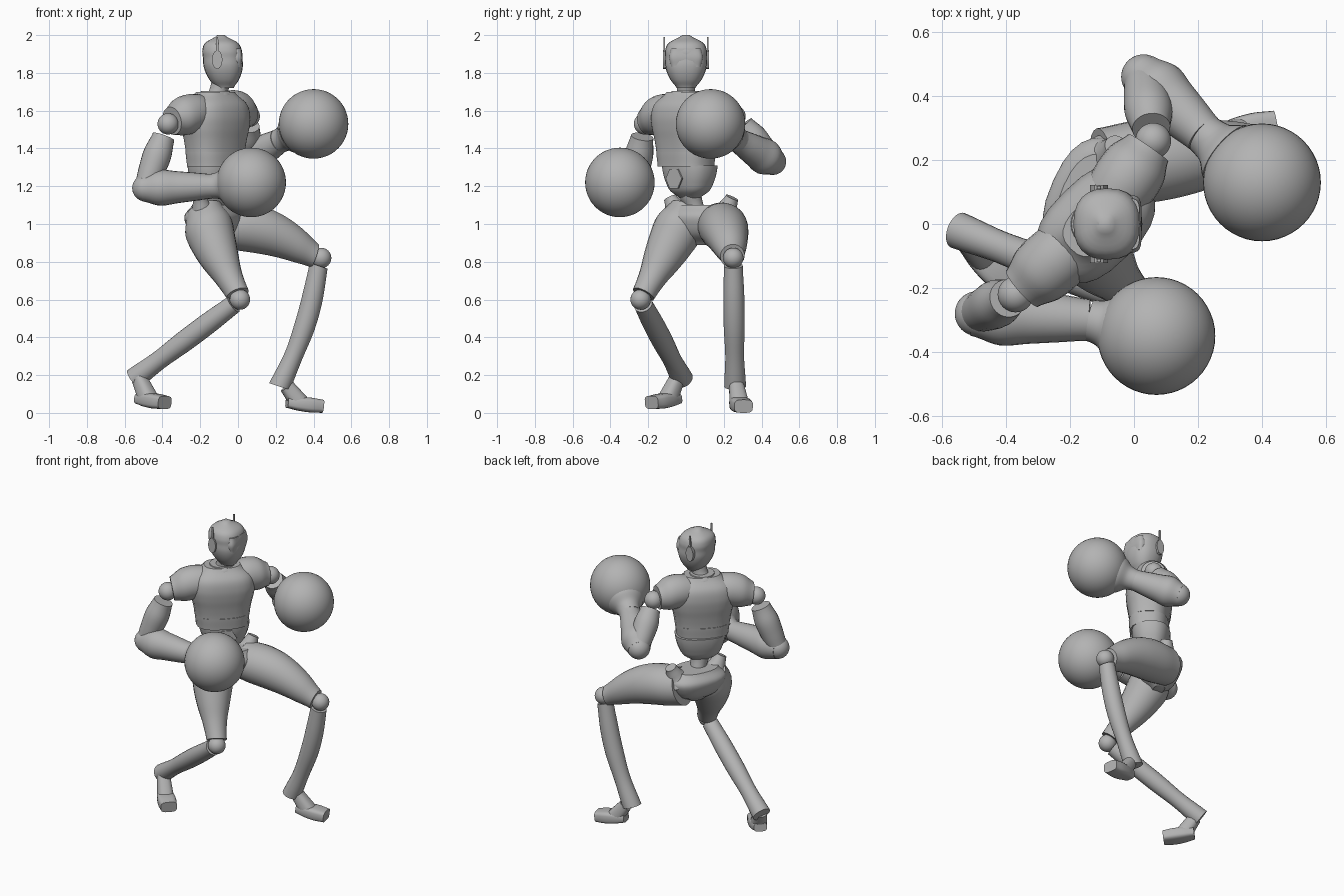
import bpy
import bmesh
import math
from mathutils import Vector

if "Cube" in bpy.data.objects:
    bpy.data.objects.remove(bpy.data.objects["Cube"])

COLOUR = (.45, .45, .45, 1)
grey = bpy.data.materials.new("plain grey")
grey.use_nodes = True
grey.diffuse_color = COLOUR
grey.node_tree.nodes["Principled BSDF"].inputs["Base Color"].default_value = COLOUR

UP = Vector((0, 0, 1))
LEFT = Vector((0, 1, 0))                              # across the turned head
CHEST_SIDE = Vector((.7, .7, 0)).normalized()         # towards the left shoulder
CHEST_FRONT = CHEST_SIDE.cross(UP)
HIP_SIDE = Vector((.4, .9, 0)).normalized()


def finish(name, bm, smooth_angle=40):
    """Turn a bmesh into a shaded, coloured object."""
    bmesh.ops.recalc_face_normals(bm, faces=bm.faces)
    mesh = bpy.data.meshes.new(name)
    bm.to_mesh(mesh)
    bm.free()
    mesh.materials.append(grey)
    part = bpy.data.objects.new(name, mesh)
    bpy.context.collection.objects.link(part)
    bpy.ops.object.select_all(action="DESELECT")
    part.select_set(True)
    bpy.context.view_layer.objects.active = part
    bpy.ops.object.shade_smooth_by_angle(angle=math.radians(smooth_angle))


def blend(widths, t):
    """Smooth curve through evenly spaced widths."""
    last = len(widths) - 1
    i = min(int(t * last), last - 1)
    f = t * last - i
    before, a, b, after = [widths[max(0, min(last, i + k))] for k in (-1, 0, 1, 2)]
    slope_a, slope_b = (b - before) / 2, (after - a) / 2
    ease = f * f * (3 - 2 * f)
    return (a + (b - a) * ease + slope_a * f * (1 - f) ** 2
            - slope_b * f * f * (1 - f))


def rounded(value, power):
    return math.copysign(abs(value) ** (2 / power), value)


def loft(name, start, end, widths, ratio=1, side=UP, power=2, level=False,
         bow=(0, 0, 0), sides=24):
    """Rounded skin from start to end; half depth is half width times ratio."""
    start, end, bow = Vector(start), Vector(end), Vector(bow)
    along = UP if level else (end - start).normalized()
    across = (side - along * side.dot(along)).normalized()
    deep = along.cross(across)
    count = len(widths) * 4
    bm = bmesh.new()
    rings = []
    for i in range(count + 1):
        t = i / count
        centre = start.lerp(end, t) + bow * math.sin(math.pi * t)
        width = blend(widths, t)
        ring = []
        for k in range(sides):
            angle = math.tau * k / sides
            u = rounded(math.cos(angle), power) * width
            v = rounded(math.sin(angle), power) * width * ratio
            ring.append(bm.verts.new(centre + across * u + deep * v))
        rings.append(ring)
    for lower, upper in zip(rings, rings[1:]):
        for k in range(sides):
            bm.faces.new((lower[k - 1], lower[k], upper[k], upper[k - 1]))
    bm.faces.new(rings[0])
    bm.faces.new(rings[-1])
    finish(name, bm)


def ball(name, centre, radius):
    bm = bmesh.new()
    bmesh.ops.create_uvsphere(bm, u_segments=48, v_segments=24, radius=radius)
    bmesh.ops.translate(bm, verts=bm.verts, vec=centre)
    finish(name, bm)


def plate(name, outline, thickness):
    """Flat polygon pushed out along a thickness vector."""
    bm = bmesh.new()
    face = bm.faces.new([bm.verts.new(point) for point in outline])
    extruded = bmesh.ops.extrude_face_region(bm, geom=[face])["geom"]
    moved = [item for item in extruded if isinstance(item, bmesh.types.BMVert)]
    bmesh.ops.translate(bm, verts=moved, vec=thickness)
    finish(name, bm, smooth_angle=30)


def oval(centre, across, upward, sides):
    """Corner points of an even polygon spanned by two half-axis vectors."""
    turns = [math.tau * k / sides for k in range(sides)]
    return [centre + across * math.cos(a) + upward * math.sin(a) for a in turns]


# Joints of the pose
right_shoulder = Vector((-.37, -.22, 1.53))
left_shoulder = Vector((.06, .26, 1.57))
right_elbow = Vector((-.49, -.28, 1.19))
left_elbow = Vector((.03, .46, 1.33))
right_wrist = Vector((-.14, -.3, 1.2))
left_wrist = Vector((.22, .28, 1.44))
right_glove = Vector((.07, -.35, 1.22))
left_glove = Vector((.4, .13, 1.53))
right_knee = Vector((.01, -.24, .6))
left_knee = Vector((.44, .25, .82))
right_heel = Vector((-.55, -.02, .18))
left_heel = Vector((.22, .26, .14))
chest = Vector((-.12, 0, 1.6))
belly = Vector((-.12, .02, 1.2))
pelvis = Vector((-.13, .08, 1))
face = Vector((-.09, 0, 1.87))

# Head, visor and neck
loft("head", face + Vector((.02, 0, -.15)), face + UP * .13,
     [.05, .08, .1, .11, .11, .11, .09, .02], ratio=.95, side=LEFT, power=2.4, level=True)
visor = face + Vector((.06, 0, 0))
loft("visor", visor - UP * .04, visor + UP * .06, [.08, .09, .08],
     ratio=.6, side=LEFT, power=5, level=True)
loft("neck", chest + UP * .04, face - UP * .12, [.07, .05, .05], side=LEFT)

# Ear pods with upright fins
for word, turn in (("right", -LEFT), ("left", LEFT)):
    ear = face + turn * .1 - Vector((.02, 0, 0))
    plate(word + "_ear_pod", oval(ear, LEFT.cross(UP) * .028, UP * .05, sides=12), turn * .022)
    fin_width = Vector((.01, 0, 0))
    fin_foot, fin_top = ear + turn * .01 - UP * .04, ear + turn * .01 + UP * .12
    plate(word + "_ear_fin", [fin_foot - fin_width, fin_foot + fin_width,
                              fin_top + fin_width / 2, fin_top - fin_width / 2], turn * .008)

# Torso in stacked shells
loft("chest", chest - UP * .22, chest + UP * .1, [.17, .18, .195, .2, .18, .11],
     ratio=.7, side=CHEST_SIDE, power=2.6, level=True)
loft("rib_band", chest - UP * .295, chest - UP * .22, [.16, .168],
     ratio=.73, side=CHEST_SIDE, power=2.6, level=True)
loft("abdomen", belly - UP * .07, belly + UP * .11, [.05, .11, .135, .15, .157],
     ratio=.75, side=CHEST_SIDE, power=2.5, level=True)
loft("waist_joint", pelvis, belly - UP * .04, [.08, .05, .05, .06], side=HIP_SIDE)
loft("neck_collar", chest + UP * .08, chest + UP * .105, [.09, .075], level=True, side=LEFT)
plate("belly_plate", oval(belly + UP * .04 + CHEST_FRONT * .112, CHEST_SIDE * .06,
                          UP * .06, sides=6), CHEST_FRONT * .009)

# Arms, gloves and cuffs
for word, shoulder, elbow, wrist, glove in (
        ("right", right_shoulder, right_elbow, right_wrist, right_glove),
        ("left", left_shoulder, left_elbow, left_wrist, left_glove)):
    loft(word + "_shoulder", chest.lerp(shoulder, .15), shoulder.lerp(chest, .08) + UP * .01,
         [.09, .1, .105, .1, .075], bow=UP * .015)
    ball(word + "_shoulder_ball", shoulder, .056)
    loft(word + "_upper_arm", shoulder.lerp(elbow, .2), elbow, [.06, .075, .07, .06],
         side=CHEST_SIDE)
    ball(word + "_elbow", elbow, .07)
    loft(word + "_forearm", elbow.lerp(wrist, -.05), wrist, [.07, .095, .085, .075, .065])
    ball(word + "_glove", glove, .184)
    loft(word + "_glove_cuff", wrist, wrist.lerp(glove, .4), [.065, .075, .11])

# Pelvis and hip knobs
loft("pelvis", pelvis - UP * .11, pelvis + UP * .1, [.05, .14, .18, .19, .14],
     ratio=.7, side=HIP_SIDE, power=2.5, level=True)
for word, turn in (("right", -HIP_SIDE), ("left", HIP_SIDE)):
    knob = pelvis + turn * .18 + UP * .14
    loft(word + "_hip_knob", knob - turn * .05 - UP * .1, knob, [.09, .06, .045, .035],
         side=HIP_SIDE)

# Thighs, knees, shins and feet
for word, hip, knee, heel, toes, lift, thigh, bow in (
        ("right", Vector((-.18, .01, 1.07)), right_knee, right_heel, CHEST_FRONT, .02,
         [.1, .13, .12, .1, .075, .062], (-.02, 0, 0)),
        ("left", Vector((-.1, .18, 1)), left_knee, left_heel, Vector((1, .2, 0)), 0,
         [.12, .13, .125, .11, .09, .065], (.02, 0, .035))):
    loft(word + "_thigh", hip, knee.lerp(hip, .06), thigh, side=HIP_SIDE, bow=bow)
    ball(word + "_knee", knee, .054)
    loft(word + "_shin", knee.lerp(heel, .06), heel, [.05, .056, .056, .05, .058],
         side=HIP_SIDE, bow=Vector((.03, 0, 0)) * (word == "left"))
    toes = toes.normalized()
    sideways = toes.cross(UP)
    sole = Vector((heel.x, heel.y, lift))
    loft(word + "_foot", sole + toes * .04 + UP * .055, sole + toes * .23 + UP * .035,
         [.04, .052, .056, .05], ratio=.7, side=sideways, power=3.5)
    loft(word + "_ankle", heel + toes * .04, sole + toes * .11 + UP * .05,
         [.04, .045, .05], side=sideways, power=2.5)
